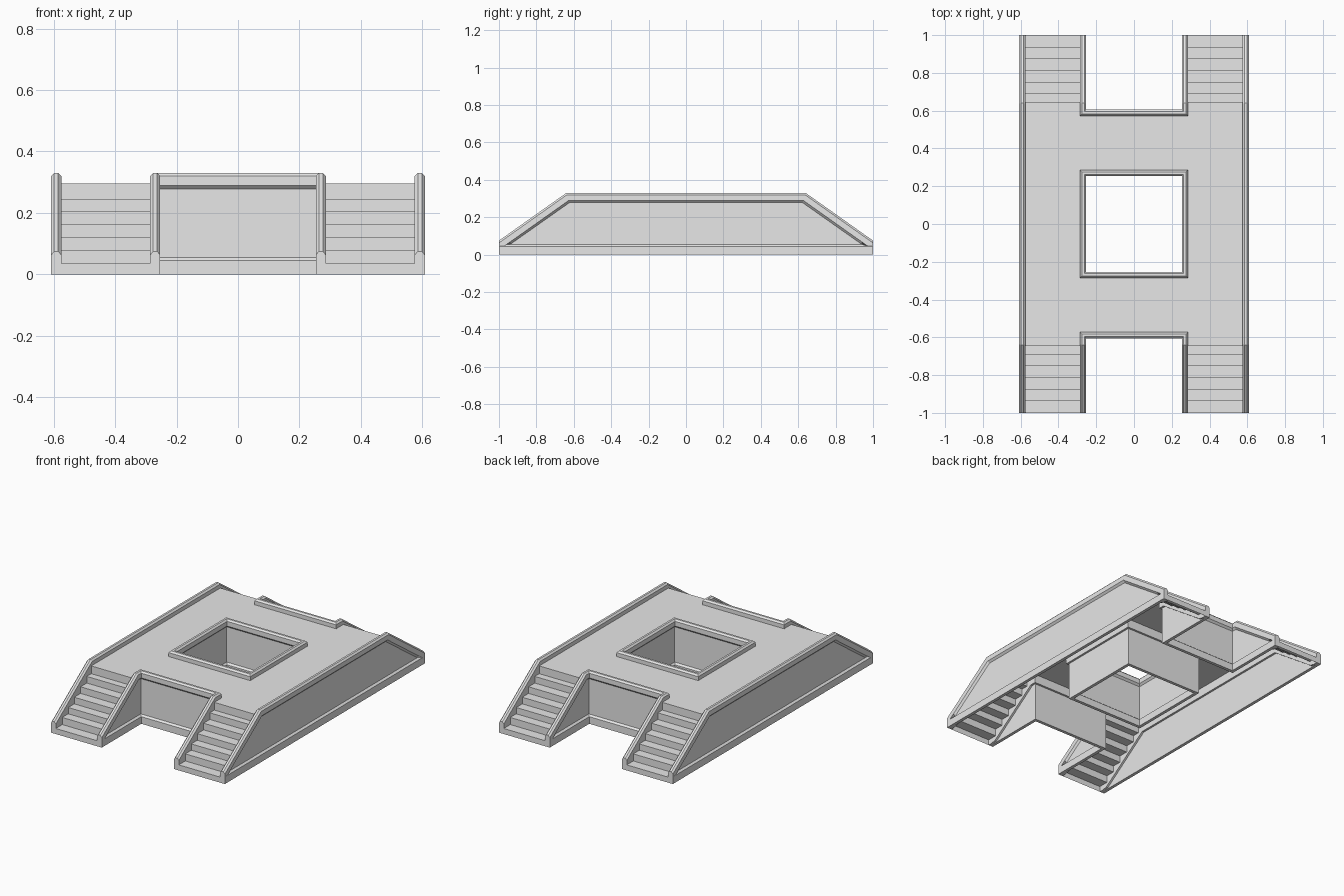
import bpy, bmesh

cube = bpy.data.objects.get("Cube")
if cube:
    bpy.data.objects.remove(cube)

stone = bpy.data.materials.new("grey_stone")
stone.use_nodes = True
stone.diffuse_color = (0.8, 0.8, 0.8, 1)
stone.node_tree.nodes["Principled BSDF"].inputs["Base Color"].default_value = (0.8, 0.8, 0.8, 1)

DECK = 0.295
BREAK = 0.64      # where the level rail starts to slope
SLOPE = 0.708
MITRE = 0.32
RAIL_TOP = 0.33

# Wall section: (distance into the solid, height)
SECTION = [(0, 0), (0, .045), (.012, .055), (.012, .278), (0, .29), (0, .32),
           (.01, RAIL_TOP), (.023, RAIL_TOP), (.033, .32), (.033, .24), (.02, .24), (.02, 0)]
FIXED = (0, 1, 2, 11)
FLOOR = {3: .055, 4: .045}
CAP = (0, 5, 6, 7, 8, 9)


def finish(name, bm):
    mesh = bpy.data.meshes.new(name)
    bm.to_mesh(mesh)
    bm.free()
    mesh.materials.append(stone)
    obj = bpy.data.objects.new(name, mesh)
    bpy.context.collection.objects.link(obj)
    return obj


def sweep_wall(name, stations, closed=False):
    """Sweep the wall section along (x, y, inward x, inward y) stations."""
    bm = bmesh.new()
    rings = []
    for x, y, mx, my in stations:
        ring = []
        side = 1 if y > 0 else -1
        for i, (inset, z) in enumerate(SECTION):
            py = y + my * inset
            if i not in FIXED:
                start = BREAK - MITRE * (RAIL_TOP - z)
                if abs(y) == BREAK:
                    py = side * start
                elif abs(y) > BREAK:
                    z = max(FLOOR.get(i, 0), z - (abs(y) - start) * SLOPE)
            ring.append(bm.verts.new((x + mx * inset, py, z)))
        rings.append(ring)
    pairs = list(zip(rings, rings[1:]))
    if closed:
        pairs.append((rings[-1], rings[0]))
    n = len(SECTION)
    for a, b in pairs:
        for i in range(n):
            j = (i + 1) % n
            bm.faces.new((a[i], a[j], b[j], b[i]))
    if not closed:
        for ring in (rings[0], rings[-1]):
            bm.faces.new([ring[i] for i in CAP])
    bmesh.ops.recalc_face_normals(bm, faces=bm.faces)
    return finish(name, bm)


def face_outward(bm):
    """Turn treads up and risers away from the middle."""
    bm.normal_update()
    for f in bm.faces:
        if f.normal.z < -.1 or f.normal.y * f.calc_center_median().y < -.01:
            f.normal_flip()


RAMP = (1, .973, .94, BREAK)

# Outer side walls with sloping rails
for side, label in ((1, "left"), (-1, "right")):
    ys = [-y for y in RAMP] + list(reversed(RAMP))
    sweep_wall(label + "_outer_wall", [(side * .608, y, -side, 0) for y in ys])

# U-shaped walls around the end recesses
IN = .253
for end, label in ((-1, "front"), (1, "back")):
    left_leg = [(-IN, end * y, -1, 0) for y in RAMP]
    right_leg = [(IN, end * y, 1, 0) for y in reversed(RAMP)]
    corners = [(-IN, end * .605, -1, -end), (IN, end * .605, 1, -end)]
    sweep_wall(label + "_recess_wall", left_leg + corners + right_leg)

# Wall around the central opening
sweep_wall("central_opening_wall",
           [(sx * IN, sy * IN, sx, sy) for sx, sy in ((-1, -1), (1, -1), (1, 1), (-1, 1))],
           closed=True)

# Deck with the central opening and end recesses left out
bm = bmesh.new()
xs = (-.59, -.27, .27, .59)
ys = (-.645, -.588, -.27, .27, .588, .645)
grid = [[bm.verts.new((x, y, DECK)) for x in xs] for y in ys]
for r in range(len(ys) - 1):
    for c in range(len(xs) - 1):
        if c == 1 and r % 2 == 0:
            continue
        bm.faces.new((grid[r][c], grid[r][c + 1], grid[r + 1][c + 1], grid[r + 1][c]))
face_outward(bm)
finish("deck", bm)

# Four flights of steps, open underneath
risers = [(1, .035), (.935, .08), (.875, .12), (.815, .162), (.752, .204), (.69, .246), (.645, DECK)]
steps = []
low = 0
for y, top in risers:
    steps += [(y, low), (y, top)]
    low = top
for end, front in ((-1, "front"), (1, "back")):
    for side, hand in ((1, "left"), (-1, "right")):
        bm = bmesh.new()
        rows = [[bm.verts.new((side * x, end * y, z)) for x in (.28, .582)] for y, z in steps]
        for a, b in zip(rows, rows[1:]):
            bm.faces.new((a[0], a[1], b[1], b[0]))
        face_outward(bm)
        finish(front + "_" + hand + "_steps", bm)
